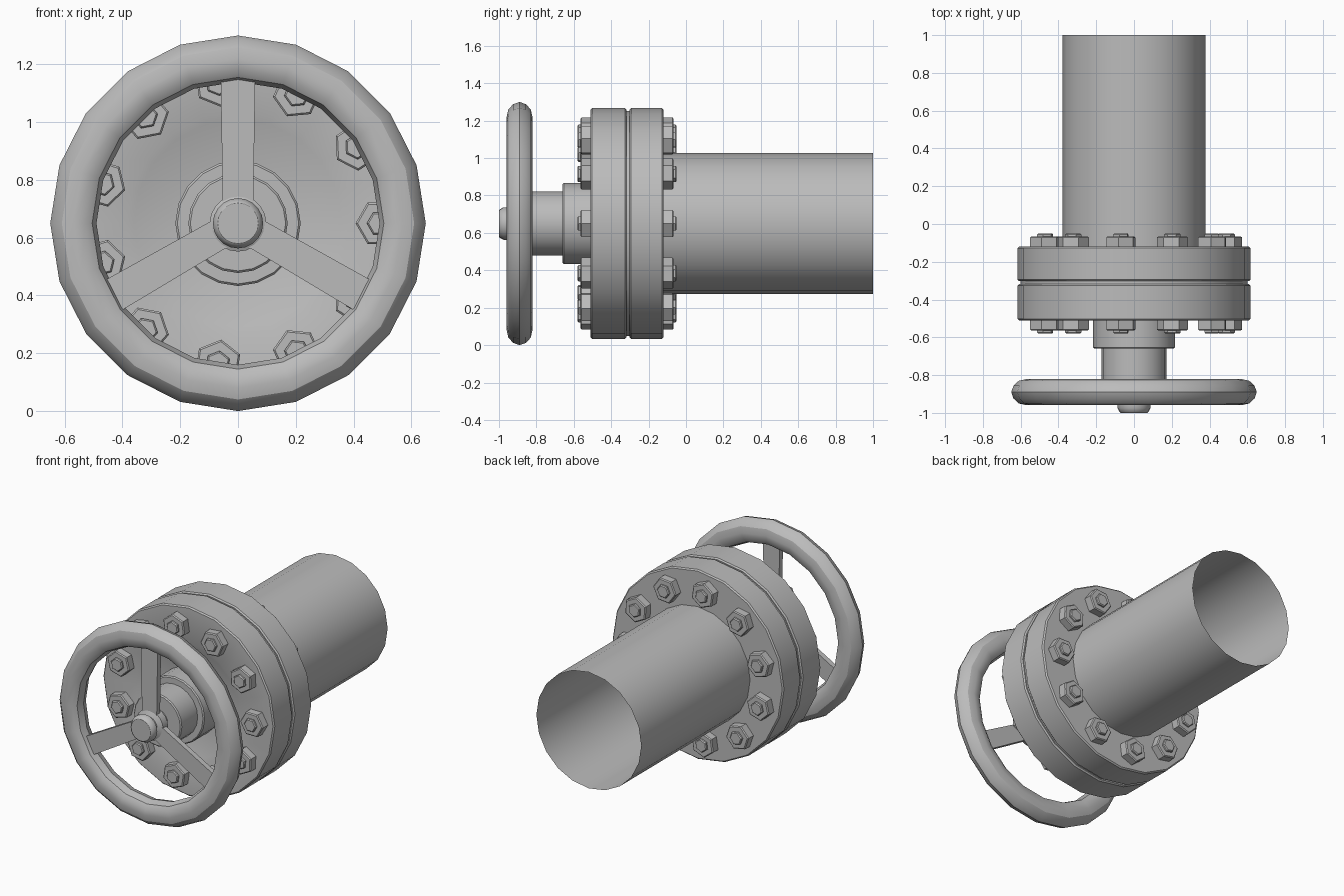
import bpy, bmesh, math
from mathutils import Matrix, Vector

cube = bpy.data.objects.get("Cube")
if cube:
    bpy.data.objects.remove(cube, do_unlink=True)

CENTRE = Vector((0, 0, 0.65))
SIDES = 20

steel = bpy.data.materials.new("plain_grey")
steel.use_nodes = True
grey = (0.5, 0.5, 0.5, 1)
steel.diffuse_color = grey
steel.node_tree.nodes["Principled BSDF"].inputs["Base Color"].default_value = grey


def finish(name, bm, angle=30, normals=True):
    """Turn a bmesh into a named, shaded object on the valve axis."""
    if normals:
        bmesh.ops.recalc_face_normals(bm, faces=bm.faces)
    mesh = bpy.data.meshes.new(name)
    bm.to_mesh(mesh)
    bm.free()
    mesh.materials.append(steel)
    obj = bpy.data.objects.new(name, mesh)
    obj.location = CENTRE
    bpy.context.collection.objects.link(obj)
    bpy.ops.object.select_all(action='DESELECT')
    obj.select_set(True)
    bpy.context.view_layer.objects.active = obj
    bpy.ops.object.shade_smooth_by_angle(angle=math.radians(angle))
    return obj


def lathe(bm, profile, sides=SIDES, cap=True, loop=False, matrix=Matrix()):
    """Spin (radius, y) points about the y axis."""
    rings = []
    for r, y in profile:
        ring = []
        for i in range(sides):
            a = math.tau * i / sides
            ring.append(bm.verts.new(matrix @ Vector((r * math.cos(a), y, r * math.sin(a)))))
        rings.append(ring)
    pairs = list(zip(rings, rings[1:]))
    if loop:
        pairs.append((rings[-1], rings[0]))
    for a, b in pairs:
        for i in range(sides):
            j = (i + 1) % sides
            bm.faces.new((a[i], a[j], b[j], b[i]))
    if cap and not loop:
        bm.faces.new(rings[0])
        bm.faces.new(rings[-1])


def turned(name, profile, **options):
    bm = bmesh.new()
    lathe(bm, profile, **options)
    return finish(name, bm)


# Open pipe
turned("pipe", [(0.378, -0.12), (0.378, 1.0)], cap=False)

# Flange pair with a shallow front recess and the gasket between them
turned("front_flange", [(0.36, -0.497), (0.385, -0.51), (0.609, -0.51), (0.617, -0.502),
                        (0.617, -0.326), (0.609, -0.318)])
turned("gasket", [(0.602, -0.32), (0.602, -0.298)])
turned("back_flange", [(0.609, -0.302), (0.617, -0.294), (0.617, -0.128), (0.609, -0.12)])

# Stepped bonnet behind the wheel
turned("bonnet_collar", [(0.21, -0.66), (0.217, -0.653), (0.217, -0.49)])
turned("bonnet_neck", [(0.165, -0.83), (0.172, -0.823), (0.172, -0.65)])

# Stem and hub
turned("stem", [(0.065, -0.96), (0.065, -0.925), (0.098, -0.91), (0.098, -0.86),
                (0.075, -0.85), (0.075, -0.82)])
turned("hub_cap", [(0.07, -1.0), (0.076, -0.996), (0.087, -0.975), (0.087, -0.955), (0.075, -0.945)])

# Hand wheel rim: rounded outside, near-flat inner wall
half = [(0.49, 0.0), (0.505, 0.045), (0.53, 0.062), (0.57, 0.069), (0.61, 0.06), (0.638, 0.034)]
rim = [(r, -0.89 - d) for r, d in half] + [(0.65, -0.89)]
rim += [(r, -0.89 + d) for r, d in reversed(half[1:])]
turned("wheel_rim", rim, loop=True, cap=False)

# Three tapered spokes
bm = bmesh.new()
for k in range(3):
    turn = Matrix.Rotation(math.tau * k / 3, 4, 'Y')
    made = bmesh.ops.create_cube(bm, size=1)["verts"]
    for v in made:
        outer = v.co.z > 0
        width = 0.12 if outer else 0.105
        v.co = turn @ Vector((v.co.x * width, -0.895 + v.co.y * 0.035, 0.515 if outer else 0.04))
finish("wheel_spokes", bm)

# Rings of hexagonal nuts with bolt ends on both outer faces
BOLTS = 11
for name, face, out in (("front_bolts", -0.51, -1), ("back_bolts", -0.12, 1)):
    bm = bmesh.new()
    for k in range(BOLTS):
        place = Matrix.Rotation(-math.tau * k / BOLTS, 4, 'Y') @ Matrix.Translation((0.49, 0, 0))
        nut = [(0.083, face), (0.083, face + out * 0.048), (0.076, face + out * 0.054)]
        end = [(0.044, face + out * 0.05), (0.044, face + out * 0.064), (0.038, face + out * 0.07)]
        lathe(bm, nut, sides=6, matrix=place)
        lathe(bm, end, sides=6, matrix=place)
    finish(name, bm)
